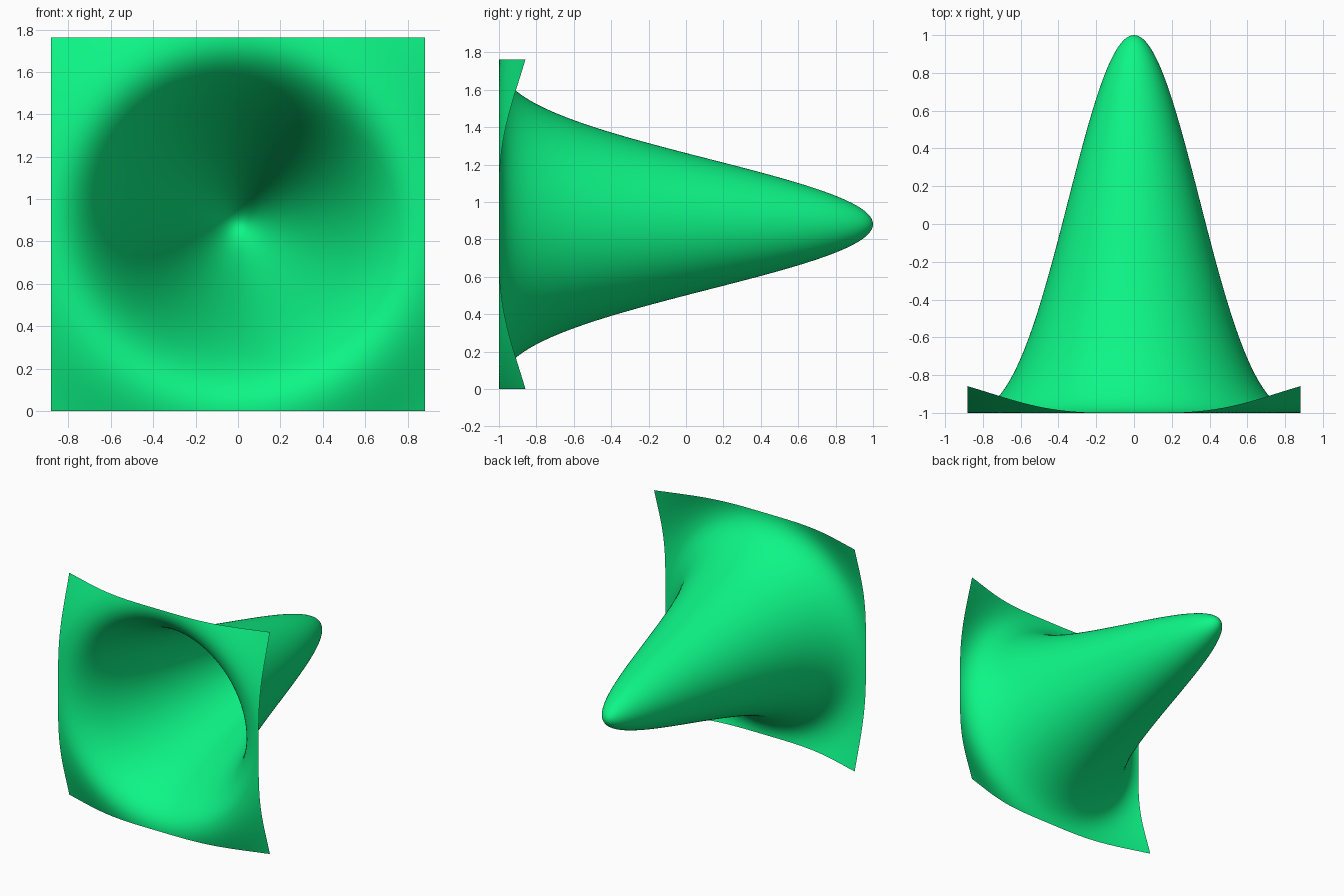
import bpy, bmesh
from math import exp

if "Cube" in bpy.data.objects:
    bpy.data.objects.remove(bpy.data.objects["Cube"])

HALF = 0.8815          # half width of the square sheet
LOW = -exp(-2.0)       # lowest value of the hat function


def hat_depth(x, z):
    """Ripple 'hat' surface, remapped to run from -1 (rim) to 1 (peak)."""
    u = 2.0 * (x * x + z * z) / HALF ** 2
    value = (1.0 - u) * exp(-u)
    return 2.0 * (value - LOW) / (1.0 - LOW) - 1.0


# Square sheet, upright, pushed out towards the back into a peak
bm = bmesh.new()
bmesh.ops.create_grid(bm, x_segments=140, y_segments=140, size=HALF)
for v in bm.verts:
    x, z = v.co.x, v.co.y
    v.co = (x, hat_depth(x, z), z + HALF)
for f in bm.faces:
    f.smooth = True
bm.normal_update()

mesh = bpy.data.meshes.new("peaked_sheet")
bm.to_mesh(mesh)
bm.free()
sheet = bpy.data.objects.new("peaked_sheet", mesh)
bpy.context.collection.objects.link(sheet)

# Green surface colour
green = bpy.data.materials.new("green")
green.diffuse_color = (0.004, 0.92, 0.24, 1.0)
green.use_nodes = True
green.node_tree.nodes["Principled BSDF"].inputs["Base Color"].default_value = green.diffuse_color
mesh.materials.append(green)
